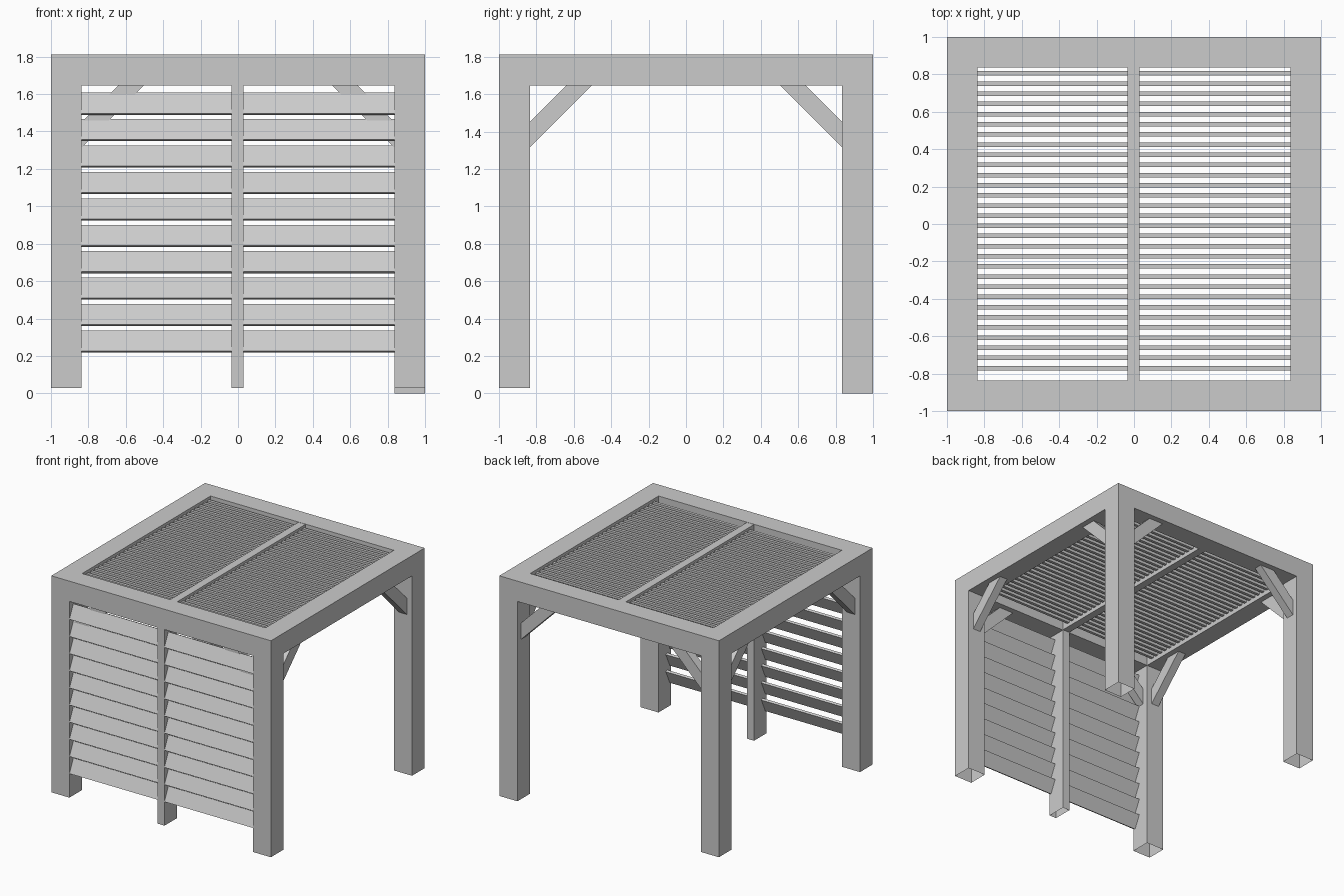
import bpy, bmesh
from math import radians

if "Cube" in bpy.data.objects:
    bpy.data.objects.remove(bpy.data.objects["Cube"])

OUT, INN = 1.0, 0.835          # outer and inner frame edges
LOW, MID, TOP = 0.03, 1.645, 1.812
PANELS = ((-0.838, -0.035), (0.03, 0.835))  # left and right bays


def finish(name, bm):
    bmesh.ops.recalc_face_normals(bm, faces=bm.faces)
    me = bpy.data.meshes.new(name)
    bm.to_mesh(me)
    bm.free()
    ob = bpy.data.objects.new(name, me)
    bpy.context.collection.objects.link(ob)
    return ob


def box(name, lo, hi, tilt=0.0, open_bottom=False):
    bm = bmesh.new()
    bmesh.ops.create_cube(bm, size=1)
    size = [b - a for a, b in zip(lo, hi)]
    bmesh.ops.scale(bm, vec=size, verts=bm.verts)
    if open_bottom:
        low = [f for f in bm.faces if f.normal.z < -0.9]
        bmesh.ops.delete(bm, geom=low, context='FACES_ONLY')
    ob = finish(name, bm)
    ob.location = [(a + b) / 2 for a, b in zip(lo, hi)]
    ob.rotation_euler.x = tilt
    return ob


# Seamless square frame: ring of eight cells pulled up, corner cells pulled down into hollow posts
bm = bmesh.new()
cuts = (-OUT, -INN, INN, OUT)
grid = [[bm.verts.new((x, y, MID)) for y in cuts] for x in cuts]
ring, corners = [], []
for i in range(3):
    for j in range(3):
        if (i, j) == (1, 1):
            continue
        f = bm.faces.new((grid[i][j], grid[i + 1][j], grid[i + 1][j + 1], grid[i][j + 1]))
        ring.append(f)
        if i != 1 and j != 1:
            corners.append(f)
res = bmesh.ops.extrude_face_region(bm, geom=ring, use_keep_orig=True)
for v in [g for g in res['geom'] if isinstance(g, bmesh.types.BMVert)]:
    v.co.z = TOP
for f in corners:
    top = list(f.verts)
    # the back right post reaches slightly lower than the others
    z = 0.0 if all(v.co.x > 0 and v.co.y > 0 for v in top) else LOW
    bot = [bm.verts.new((v.co.x, v.co.y, z)) for v in top]
    for k in range(4):
        n = (k + 1) % 4
        bm.faces.new((top[k], top[n], bot[n], bot[k]))
bmesh.ops.delete(bm, geom=corners, context='FACES_ONLY')
bmesh.ops.dissolve_limit(bm, angle_limit=0.01, verts=bm.verts, edges=bm.edges)
finish("frame_and_posts", bm)

# Centre post of the front wall and centre rafter of the roof
box("front_centre_post", (-0.035, -0.998, LOW), (0.03, -INN, MID), open_bottom=True)
box("roof_centre_rafter", (-0.035, -INN, MID + 0.003), (0.03, INN, TOP - 0.002))

# Tilted louvre slats of the front wall
for side, (x0, x1) in zip(("left", "right"), PANELS):
    for i in range(10):
        z = 0.278 + i * 0.1411
        box(f"wall_slat_{side}_{i}", (x0, -0.975, z - 0.0605), (x1, -0.955, z + 0.0605),
            tilt=radians(-25))

# Upright slats of the roof
for side, (x0, x1) in zip(("left", "right"), PANELS):
    for i in range(30):
        y = -0.77 + i * 0.0543
        box(f"roof_slat_{side}_{i}", (x0, y - 0.012, 1.68), (x1, y + 0.012, 1.79))


# Diagonal corner braces, two per post
def brace(name, along, sx, sy):
    profile = ((INN, 1.45), (0.64, MID), (0.505, MID), (INN, 1.315))
    bm = bmesh.new()
    rows = []
    for w in (0.8825, 0.9525):
        rows.append([bm.verts.new((sx * p, sy * w, z) if along == "x" else (sx * w, sy * p, z))
                     for p, z in profile])
    bm.faces.new(rows[0])
    bm.faces.new(rows[1][::-1])
    for k in range(4):
        n = (k + 1) % 4
        bm.faces.new((rows[0][k], rows[1][k], rows[1][n], rows[0][n]))
    finish(name, bm)


for sx, lr in ((-1, "left"), (1, "right")):
    for sy, fb in ((-1, "front"), (1, "back")):
        for along in "xy":
            brace(f"brace_{fb}_{lr}_{along}", along, sx, sy)
